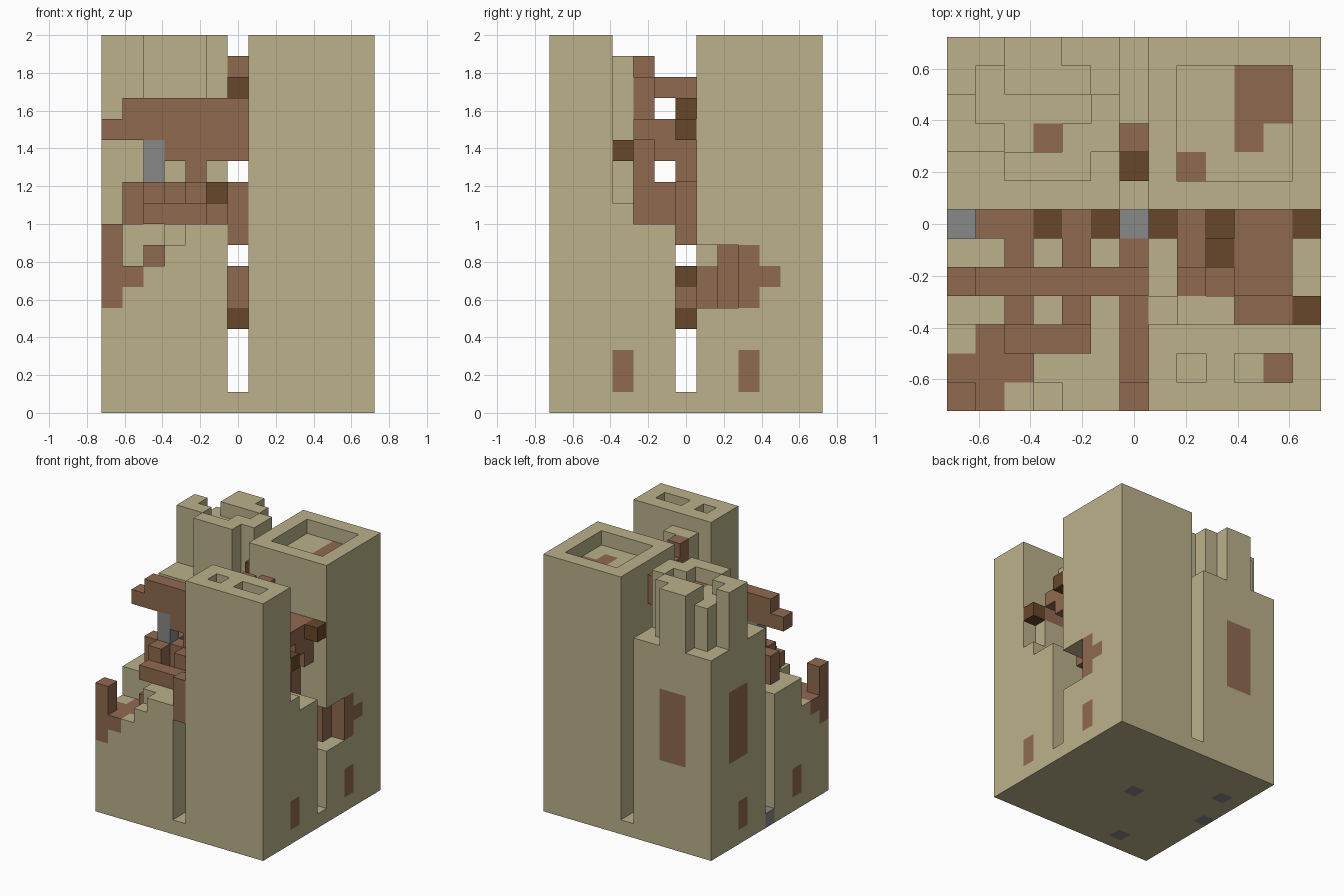
import bpy
import bmesh

if "Cube" in bpy.data.objects:
    bpy.data.objects.remove(bpy.data.objects["Cube"])

UNIT = 1 / 9
COLOURS = {
    "sandstone": (0.497, 0.440, 0.258, 1),
    "rust_brown": (0.279, 0.144, 0.078, 1),
    "dark_brown": (0.136, 0.063, 0.023, 1),
    "steel_grey": (0.246, 0.246, 0.246, 1),
}
SAND, RUST, DARK, GREY = COLOURS
materials = []
for label, rgba in COLOURS.items():
    mat = bpy.data.materials.new(label)
    mat.use_nodes = True
    mat.diffuse_color = rgba
    mat.node_tree.nodes["Principled BSDF"].inputs["Base Color"].default_value = rgba
    materials.append(mat)

blocks = {}  # block position -> (part, colour)


def cells(*spans):
    spans = [(s, s) if isinstance(s, int) else s for s in spans]
    (xa, xb), (ya, yb), (za, zb) = spans
    return [(x, y, z) for x in range(xa, xb + 1)
            for y in range(ya, yb + 1) for z in range(za, zb + 1)]


def fill(part, colour, xs, ys, zs):
    for cell in cells(xs, ys, zs):
        blocks[cell] = (part, colour)


def carve(xs, ys, zs):
    for cell in cells(xs, ys, zs):
        blocks.pop(cell, None)


def paint(colour, xs, ys, zs):
    for cell in cells(xs, ys, zs):
        if cell in blocks:
            blocks[cell] = (blocks[cell][0], colour)


# Base slab with grey blocks showing underneath
fill("base", SAND, (0, 12), (0, 12), 0)
for x, y in ((6, 6), (1, 9), (3, 1), (0, 6)):
    paint(GREY, x, y, 0)

# Back left tower: full height, shallow roof basin, broken inner corner
part = "back_left_tower"
fill(part, SAND, (7, 12), (7, 12), (1, 17))
carve((8, 11), (8, 11), 17)
paint(RUST, (10, 11), (10, 11), 16)
paint(RUST, 10, 9, 16)
paint(RUST, 8, 8, 16)
carve((11, 12), 7, (5, 7))
carve(12, 8, (5, 7))
paint(RUST, 10, 7, (5, 6))
paint(RUST, 11, 8, (5, 7))
paint(RUST, 12, 9, (5, 7))
paint(RUST, 12, 10, 6)

# Front left tower: tall front wall with roof pits, collapsed behind
part = "front_left_tower"
fill(part, SAND, (7, 12), (0, 2), (1, 17))
carve(8, 1, 17)
carve((10, 11), 1, 17)
paint(RUST, 11, 1, 16)
fill(part, SAND, (7, 12), (3, 5), (1, 8))
fill(part, SAND, (7, 12), 3, 9)
fill(part, SAND, (8, 9), 3, (10, 16))
fill(part, SAND, (10, 11), 3, (10, 11))

# Exposed frame behind the front left wall
part = "left_frame"
fill(part, RUST, (10, 11), 3, 12)
fill(part, DARK, 12, 3, 12)
fill(part, RUST, (10, 11), (4, 6), 13)
fill(part, RUST, 8, 4, (9, 16))
fill(part, RUST, 9, 4, (13, 15))
fill(part, RUST, 8, (5, 6), 15)
fill(part, RUST, 8, 5, (9, 10))
fill(part, RUST, (8, 11), 5, 12)
fill(part, RUST, 8, 6, (13, 14))
fill(part, DARK, 9, (5, 6), 13)
fill(part, DARK, 9, 6, 14)
fill(part, DARK, 7, 6, (13, 14))
fill(part, DARK, 12, 6, 13)
fill(part, RUST, 10, 6, (8, 12))
fill(part, RUST, 11, 6, (11, 12))

# Back right tower: body with a crown of broken pillars
part = "back_right_tower"
fill(part, SAND, (0, 5), (7, 12), (1, 13))
fill(part, SAND, (1, 4), (9, 11), (14, 16))
crown = "tower_crown"
fill(crown, SAND, 0, (9, 10), (14, 17))
fill(crown, SAND, 1, (9, 10), (14, 16))
fill(crown, SAND, 1, 9, 17)
fill(crown, SAND, (2, 4), 8, (14, 17))
fill(crown, SAND, (2, 3), 12, (14, 17))
fill(crown, SAND, (2, 4), 11, 17)
fill(crown, SAND, 5, (9, 10), (14, 17))
fill(crown, SAND, 4, 9, 17)
paint(RUST, 3, 9, 16)
paint(RUST, (2, 3), 12, (6, 10))
paint(RUST, 0, (9, 10), (6, 10))

# Front right tower: ruined down to steps
part = "front_right_tower"
fill(part, SAND, (0, 5), (3, 5), (1, 8))
fill(part, SAND, (0, 2), (0, 2), (1, 6))
fill(part, SAND, (3, 5), (0, 2), (1, 8))
carve(3, 0, 8)
carve(3, 2, 8)
fill(part, SAND, 2, 2, 7)
paint(RUST, (2, 3), 2, 7)
paint(RUST, (0, 2), 1, 6)
paint(RUST, 1, (0, 2), 6)
fill(part, RUST, 0, 0, (5, 8))

# Exposed frame over the ruined tower
part = "right_frame"
fill(part, RUST, (1, 5), 4, 9)
fill(part, RUST, (1, 4), 4, 10)
fill(part, RUST, (2, 4), 2, 9)
for x in (2, 4):
    for y in (3, 5):
        fill(part, RUST, x, y, (9, 10))
fill(part, RUST, (1, 5), 6, 10)
paint(DARK, 3, 6, 10)
paint(DARK, 5, 6, 10)
fill(part, GREY, 2, 4, (11, 12))
fill(part, RUST, 4, 4, 11)
fill(part, RUST, (3, 5), 4, 12)
fill("upper_beam", RUST, (0, 6), 4, 13)
fill("upper_beam", RUST, (1, 6), 4, 14)

# Bridges and struts in the gap between towers
part = "gap_struts"
fill(part, RUST, 6, 0, (8, 10))
fill(part, RUST, 6, (1, 3), 9)
fill(part, RUST, 6, (4, 6), 12)
fill(part, RUST, 6, 5, 13)
fill(part, GREY, 6, 6, 13)
fill(part, RUST, 6, 6, (8, 10))
fill(part, DARK, 6, 8, 15)
fill(part, RUST, 6, 9, (15, 16))
fill(part, DARK, 6, (5, 6), 4)
fill(part, RUST, 6, (5, 6), (5, 6))
for z, colour in ((4, DARK), (5, RUST), (6, DARK)):
    fill(part, colour, (7, 8), 6, z)

# Small side windows near the ground
for x in (0, 12):
    for y in (3, 9):
        paint(RUST, x, y, (1, 2))


def build(part):
    """Join the exposed block faces of one part into a mesh."""
    bm = bmesh.new()
    corners = {}

    def vert(p):
        if p not in corners:
            x, y, z = p
            corners[p] = bm.verts.new(((x - 6.5) * UNIT, (y - 6.5) * UNIT, z * UNIT))
        return corners[p]

    for cell, (owner, colour) in blocks.items():
        if owner != part:
            continue
        for axis in range(3):
            for side in (0, 1):
                beyond = list(cell)
                beyond[axis] += 1 if side else -1
                if tuple(beyond) in blocks:
                    continue
                ring = []
                for u, v in ((0, 0), (1, 0), (1, 1), (0, 1)):
                    p = list(cell)
                    p[axis] += side
                    p[(axis + 1) % 3] += u
                    p[(axis + 2) % 3] += v
                    ring.append(vert(tuple(p)))
                face = bm.faces.new(ring if side else ring[::-1])
                face.material_index = list(COLOURS).index(colour)
    mesh = bpy.data.meshes.new(part)
    bm.to_mesh(mesh)
    bm.free()
    for mat in materials:
        mesh.materials.append(mat)
    bpy.context.collection.objects.link(bpy.data.objects.new(part, mesh))


for name in sorted({owner for owner, colour in blocks.values()}):
    build(name)
